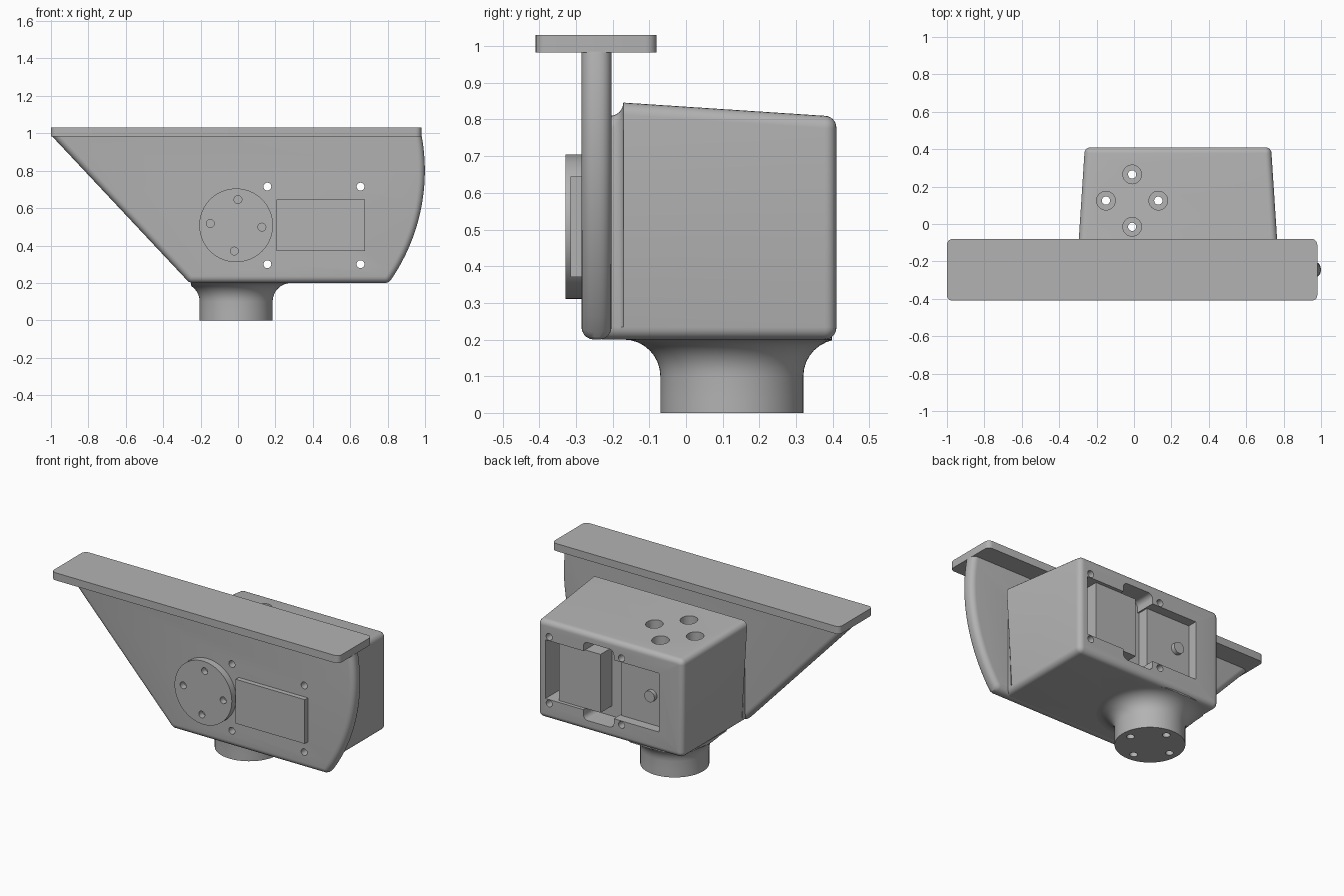
import bpy, bmesh, math
from mathutils import Matrix, Vector

if "Cube" in bpy.data.objects:
    bpy.data.objects.remove(bpy.data.objects["Cube"])

grey = bpy.data.materials.new("plain_grey")
grey.diffuse_color = (0.45, 0.45, 0.45, 1)
grey.use_nodes = True
grey.node_tree.nodes["Principled BSDF"].inputs["Base Color"].default_value = grey.diffuse_color


def finish(name, bm):
    bmesh.ops.recalc_face_normals(bm, faces=bm.faces)
    me = bpy.data.meshes.new(name)
    bm.to_mesh(me)
    bm.free()
    ob = bpy.data.objects.new(name, me)
    bpy.context.collection.objects.link(ob)
    me.materials.append(grey)
    return ob


def block(name, x, y, z, round_axis=None, r=0.0):
    """Box from ranges, optionally with the edges along one axis rounded."""
    bm = bmesh.new()
    bmesh.ops.create_cube(bm, size=1)
    for v in bm.verts:
        v.co = [(a + b) / 2 + c * (b - a) for (a, b), c in zip((x, y, z), v.co)]
    if round_axis is not None:
        es = [e for e in bm.edges
              if abs((e.verts[0].co - e.verts[1].co).normalized()[round_axis]) > 0.9]
        bmesh.ops.bevel(bm, geom=es, offset=r, segments=5, profile=0.5, affect='EDGES')
    return finish(name, bm)


def rod(name, r, a, b, seg=32):
    """Cylinder between two points."""
    a, b = Vector(a), Vector(b)
    d = b - a
    m = Matrix.Translation((a + b) / 2) @ d.to_track_quat('Z', 'Y').to_matrix().to_4x4()
    bm = bmesh.new()
    bmesh.ops.create_cone(bm, cap_ends=True, segments=seg, radius1=r, radius2=r,
                          depth=d.length, matrix=m)
    return finish(name, bm)


def loft(name, loops):
    """Skin a stack of equal-length point loops and cap both ends."""
    bm = bmesh.new()
    rows = [[bm.verts.new(p) for p in lp] for lp in loops]
    n = len(rows[0])
    for p, q in zip(rows, rows[1:]):
        for i in range(n):
            bm.faces.new((p[i], p[(i + 1) % n], q[(i + 1) % n], q[i]))
    bm.faces.new(rows[0])
    bm.faces.new(rows[-1])
    return finish(name, bm)


def cut(targets, cutter):
    for ob in targets:
        mod = ob.modifiers.new("cut", 'BOOLEAN')
        mod.operation = 'DIFFERENCE'
        mod.solver = 'EXACT'
        mod.object = cutter
        bpy.context.view_layer.objects.active = ob
        bpy.ops.object.modifier_apply(modifier=mod.name)
    bpy.data.objects.remove(cutter)


AX, AY, AZ = -0.01, 0.125, 0.508      # flange axis x / y and disc axis z

# Top plate with rounded corners
top_plate = block("top_plate", (-1, 0.98), (-0.41, -0.08), (0.983, 1.03), 2, 0.03)

# Side web: sloped on one side, bowed on the other, rounded rim
prof = [(-0.995, 0.985), (-0.275, 0.217), (-0.262, 0.205), (-0.245, 0.2),
        (0.79, 0.2), (0.808, 0.206)]
a0, a1 = math.asin(-0.58 / 1.03), math.asin(0.185 / 1.03)
for i in range(17):
    a = a0 + (a1 - a0) * i / 16
    prof.append((-0.031 + 1.03 * math.cos(a), 0.8 + 1.03 * math.sin(a)))


def inset(points, d):
    """Move the outline inwards, keeping the straight top in place."""
    n, out = len(points), []
    for i, p in enumerate(points):
        p = Vector(p)
        e1 = (p - Vector(points[i - 1])).normalized()
        e2 = (Vector(points[(i + 1) % n]) - p).normalized()
        if i == 0 or i == n - 1:
            e = e2 if i == 0 else e1
            out.append(p + Vector((-d / e.y, 0)) if abs(e.y) > 0.1 else p)
            continue
        nrm = (Vector((-e1.y, e1.x)) + Vector((-e2.y, e2.x))).normalized()
        out.append(p + nrm * d / max(0.5, nrm.dot(Vector((-e1.y, e1.x)))))
    return out


R = 0.034
rings = []
for s in (0, 1):
    for k in range(6):
        t = math.pi / 2 * (k if s == 0 else 5 - k) / 5
        d, depth = R * (1 - math.sin(t)), R * (1 - math.cos(t))
        y = -0.285 + depth if s == 0 else -0.203 - depth
        rings.append([(p.x, y, p.y) for p in inset(prof, d)])
side_web = loft("side_web", rings)

# Housing: rounded box that flares into the web
def section(y, off):
    x0, x1, z0, z1, r = -0.265, 0.735, 0.2, 0.81, 0.034
    pts = []
    rr = r + min(off, 0)
    for cx, cz, q in ((x1 - r, z1 - r, 0), (x0 + r, z1 - r, 1),
                      (x0 + r, z0 + r, 2), (x1 - r, z0 + r, 3)):
        for k in range(6):
            a = math.pi / 2 * (q + k / 5)
            x, z = cx + rr * math.cos(a), cz + rr * math.sin(a)
            if off > 0 and q < 2:
                x += off if q == 0 else -off
                z += off
            pts.append((x, y, z))
    return pts


loops = [section(-0.23, 0.036)]
for k in range(7):
    t = math.pi / 2 * k / 6
    loops.append(section(-0.207 + 0.036 * math.sin(t), 0.036 * (1 - math.cos(t))))
for k in range(7):
    t = math.pi / 2 * k / 6
    loops.append(section(0.378 + 0.032 * math.sin(t), -0.032 * (1 - math.cos(t))))
housing = loft("housing", loops)

# Mounting flange: turned neck that spreads into the housing floor
turn = [(0.195, 0.0), (0.195, 0.04)]
for k in range(9):
    t = math.pi / 2 * k / 8
    turn.append((0.195 + 0.1 * (1 - math.cos(t)), 0.1 + 0.1 * math.sin(t)))
turn.append((0.28, 0.215))
flange = loft("mounting_flange", [
    [(max(AX + r * math.cos(2 * math.pi * i / 64), -0.252),
      min(AY + r * math.sin(2 * math.pi * i / 64), 0.398), z) for i in range(64)]
    for r, z in turn])

# Round horn disc and motor face on the front
disc = rod("horn_disc", 0.197, (AX, -0.328, AZ), (AX, -0.284, AZ), 64)
motor_face = block("motor_face", (0.205, 0.68), (-0.315, -0.25), (0.37, 0.645))

# Bolt holes: wide bores from above, narrow ones below, and four in the disc
for k in range(4):
    a = math.pi / 2 * k
    x, y = AX + 0.14 * math.cos(a), AY + 0.14 * math.sin(a)
    cut([housing, flange], rod("bore", 0.05, (x, y, 0.06), (x, y, 0.9)))
    cut([flange], rod("bore", 0.022, (x, y, -0.1), (x, y, 0.1), 24))
    a += math.radians(-4)
    x, z = AX + 0.138 * math.cos(a), AZ + 0.138 * math.sin(a)
    cut([disc], rod("bore", 0.021, (x, -0.4, z), (x, -0.29, z), 24))

# Rear motor pocket with side notch, plus four screw holes right through
for x, y, z, r in (((-0.10, 0.21), 0.35, (0.325, 0.69), 0),
                   ((0.20, 0.68), 0.28, (0.325, 0.69), 0),
                   ((0.21, 0.42), 0.28, (0.265, 0.75), 0.03)):
    cut([housing], block("pocket", x, (y, 0.6), z, 1 if r else None, r))
for x in (0.157, 0.655):
    for z in (0.3, 0.715):
        cut([housing, side_web], rod("bore", 0.021, (x, -0.5, z), (x, 0.6, z), 24))

# Motor body and shaft stub inside the pocket
motor_body = block("motor_body", (0.315, 0.60), (0.25, 0.39), (0.326, 0.689))
shaft_stub = rod("shaft_stub", 0.035, (AX, 0.33, AZ), (AX, 0.375, AZ), 24)

# Smooth the curved surfaces, keep hard edges
bpy.ops.object.select_all(action='SELECT')
bpy.ops.object.shade_smooth_by_angle(angle=math.radians(30))
